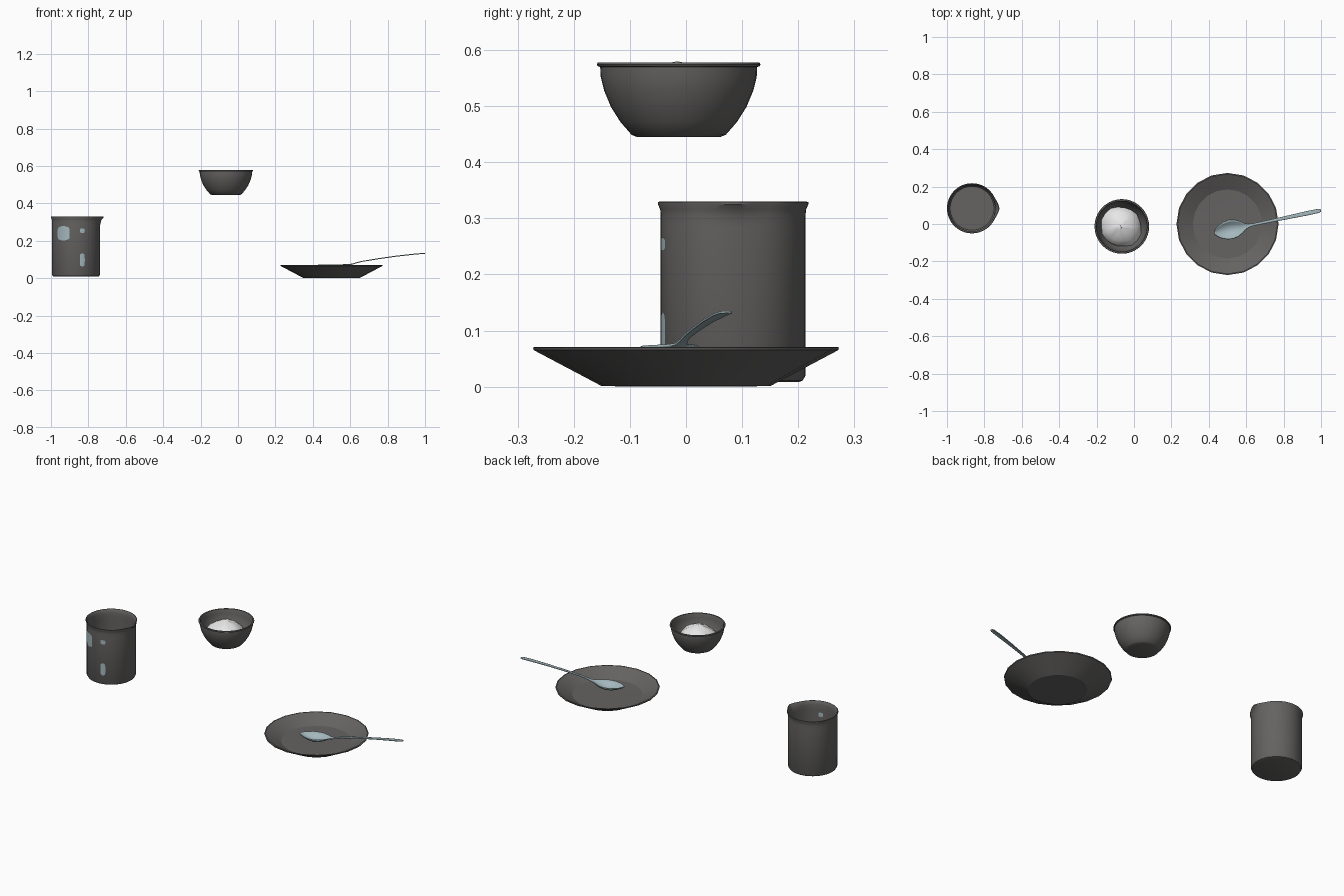
import bpy, bmesh, math, random
from mathutils import Vector

if "Cube" in bpy.data.objects:
    bpy.data.objects.remove(bpy.data.objects["Cube"])

random.seed(4)


def material(name, rgb):
    m = bpy.data.materials.new(name)
    m.diffuse_color = (*rgb, 1)
    m.use_nodes = True
    m.node_tree.nodes["Principled BSDF"].inputs["Base Color"].default_value = m.diffuse_color
    return m


GREY = material("dark_grey", (0.13, 0.125, 0.122))
STEEL = material("pale_blue_steel", (0.37, 0.48, 0.51))
WHITE = material("white_powder", (0.8, 0.8, 0.8))


def finish(name, bm, mat, loc=(0, 0, 0), angle=35, recalc=True):
    if recalc:
        bmesh.ops.recalc_face_normals(bm, faces=bm.faces)
    me = bpy.data.meshes.new(name)
    bm.to_mesh(me)
    bm.free()
    me.materials.append(mat)
    ob = bpy.data.objects.new(name, me)
    ob.location = loc
    bpy.context.collection.objects.link(ob)
    bpy.ops.object.select_all(action='DESELECT')
    ob.select_set(True)
    bpy.context.view_layer.objects.active = ob
    bpy.ops.object.shade_smooth_by_angle(angle=math.radians(angle))
    return ob


def lathe(profile, n, warp=None):
    """Revolve (r, z) points; points on the axis become poles."""
    bm = bmesh.new()
    rings = []
    for r, z in profile:
        if r == 0:
            rings.append([bm.verts.new((0, 0, z))] * n)
            continue
        ring = []
        for i in range(n):
            a = 2 * math.pi * i / n
            rr, zz = warp(r, z, a) if warp else (r, z)
            ring.append(bm.verts.new((rr * math.cos(a), rr * math.sin(a), zz)))
        rings.append(ring)
    for lo, hi in zip(rings, rings[1:]):
        for i in range(n):
            j = (i + 1) % n
            vs = list(dict.fromkeys((lo[i], lo[j], hi[j], hi[i])))
            bm.faces.new(vs)
    return bm


# Beaker with a pouring lip towards +x
def spout(r, z, a):
    a = (a + math.pi) % (2 * math.pi) - math.pi
    side = max(0, 1 - abs(a) / 0.42)
    rise = max(0, min(1, (z - 0.285) / 0.04))
    return r + 0.013 * side * rise ** 1.5, z


BX, BY = -0.866, 0.084
beaker = [(0, 0.008), (0.116, 0.008), (0.124, 0.011), (0.129, 0.02), (0.129, 0.285),
          (0.129, 0.305), (0.130, 0.316), (0.134, 0.325), (0.134, 0.329), (0.131, 0.330),
          (0.126, 0.322), (0.123, 0.31), (0.123, 0.285), (0.123, 0.024), (0.117, 0.016), (0, 0.016)]
finish("beaker", lathe(beaker, 60, spout), GREY, (BX, BY, 0))


# Printed marks on the beaker wall: curved rounded patches
def mark(name, centre, half, z, hz, radius, rows=12, cols=8):
    bm = bmesh.new()
    grid = []
    for i in range(rows + 1):
        t = -1 + 2 * i / rows
        w = max(0.3, (1 - abs(t) ** 4) ** 0.25)
        row = []
        for j in range(cols + 1):
            a = math.radians(centre + half * w * (-1 + 2 * j / cols))
            row.append(bm.verts.new((radius * math.cos(a), radius * math.sin(a), z + t * hz)))
        grid.append(row)
    for a, b in zip(grid, grid[1:]):
        for j in range(cols):
            vs = (a[j], a[j + 1], b[j + 1], b[j])
            bm.faces.new(vs if radius > 0.126 else vs[::-1])
    finish(name, bm, STEEL, (BX, BY, 0), recalc=False)


mark("beaker_large_mark", -122, 17, 0.240, 0.038, 0.1302)
mark("beaker_small_mark", -75, 6, 0.254, 0.012, 0.1302)
mark("beaker_tall_mark", -75, 6, 0.098, 0.035, 0.1302)
mark("beaker_inner_mark", -75, 6, 0.254, 0.012, 0.1218)

# Bowl with a rolled rim
bowl = [(0, 0.445), (0.074, 0.445), (0.084, 0.449), (0.104, 0.472), (0.121, 0.499),
        (0.133, 0.528), (0.139, 0.552), (0.140, 0.570), (0.144, 0.571), (0.146, 0.574),
        (0.144, 0.578), (0.137, 0.578), (0.134, 0.572), (0.133, 0.552), (0.127, 0.528),
        (0.115, 0.501), (0.098, 0.476), (0.078, 0.455), (0, 0.453)]
finish("bowl", lathe(bowl, 40), GREY, (-0.065, -0.013, 0), 40)

# Powder heap in the bowl: uneven mound
N = 18
lump = [random.uniform(-1, 1) for _ in range(N)]


def uneven(r, z, a):
    k = lump[round(a / (2 * math.pi) * N) % N]
    return r * (1 + 0.05 * k - 0.03), z + random.uniform(-0.004, 0.004)


heap = [(0, 0.580), (0.025, 0.572), (0.055, 0.560), (0.083, 0.543), (0.104, 0.520),
        (0.112, 0.502), (0.09, 0.475), (0, 0.465)]
finish("powder_heap", lathe(heap, N, uneven), WHITE, (-0.068, -0.015, 0), 40)

# Shallow faceted plate
plate = [(0, 0), (0.150, 0.001), (0.271, 0.065), (0.273, 0.070), (0.267, 0.071),
         (0.185, 0.028), (0, 0.026)]
finish("plate", lathe(plate, 20), GREY, (0.5, 0, 0), 20)

# Spoon: stations of (distance from tip, half width, height, dish depth)
stations = [(0.0, 0.004, 0.073, 0.0), (0.008, 0.016, 0.073, 0.006), (0.03, 0.033, 0.073, 0.016),
            (0.06, 0.046, 0.073, 0.025), (0.09, 0.050, 0.073, 0.028), (0.12, 0.044, 0.074, 0.024),
            (0.145, 0.031, 0.075, 0.014), (0.165, 0.017, 0.076, 0.005), (0.185, 0.010, 0.078, 0.0),
            (0.21, 0.007, 0.085, -0.001), (0.24, 0.007, 0.092, -0.001), (0.32, 0.008, 0.105, -0.001),
            (0.42, 0.010, 0.119, -0.001), (0.52, 0.012, 0.130, -0.001), (0.57, 0.011, 0.134, -0.001),
            (0.582, 0.006, 0.135, 0.0)]
C = 8
tip, ang = Vector((0.43, -0.047)), math.atan2(0.12, 0.57)
along = Vector((math.cos(ang), math.sin(ang)))
across = Vector((-along.y, along.x))
bm = bmesh.new()
rows = []
for s, w, z, d in stations:
    row = []
    for j in range(C + 1):
        u = -1 + 2 * j / C
        p = tip + along * s + across * (w * u)
        row.append(bm.verts.new((p.x, p.y, z - d * (1 - u * u))))
    rows.append(row)
for a, b in zip(rows, rows[1:]):
    for j in range(C):
        bm.faces.new((a[j], b[j], b[j + 1], a[j + 1]))
spoon = finish("spoon", bm, STEEL, angle=50, recalc=False)
thick = spoon.modifiers.new("thickness", 'SOLIDIFY')
thick.thickness = 0.004
thick.offset = -1
